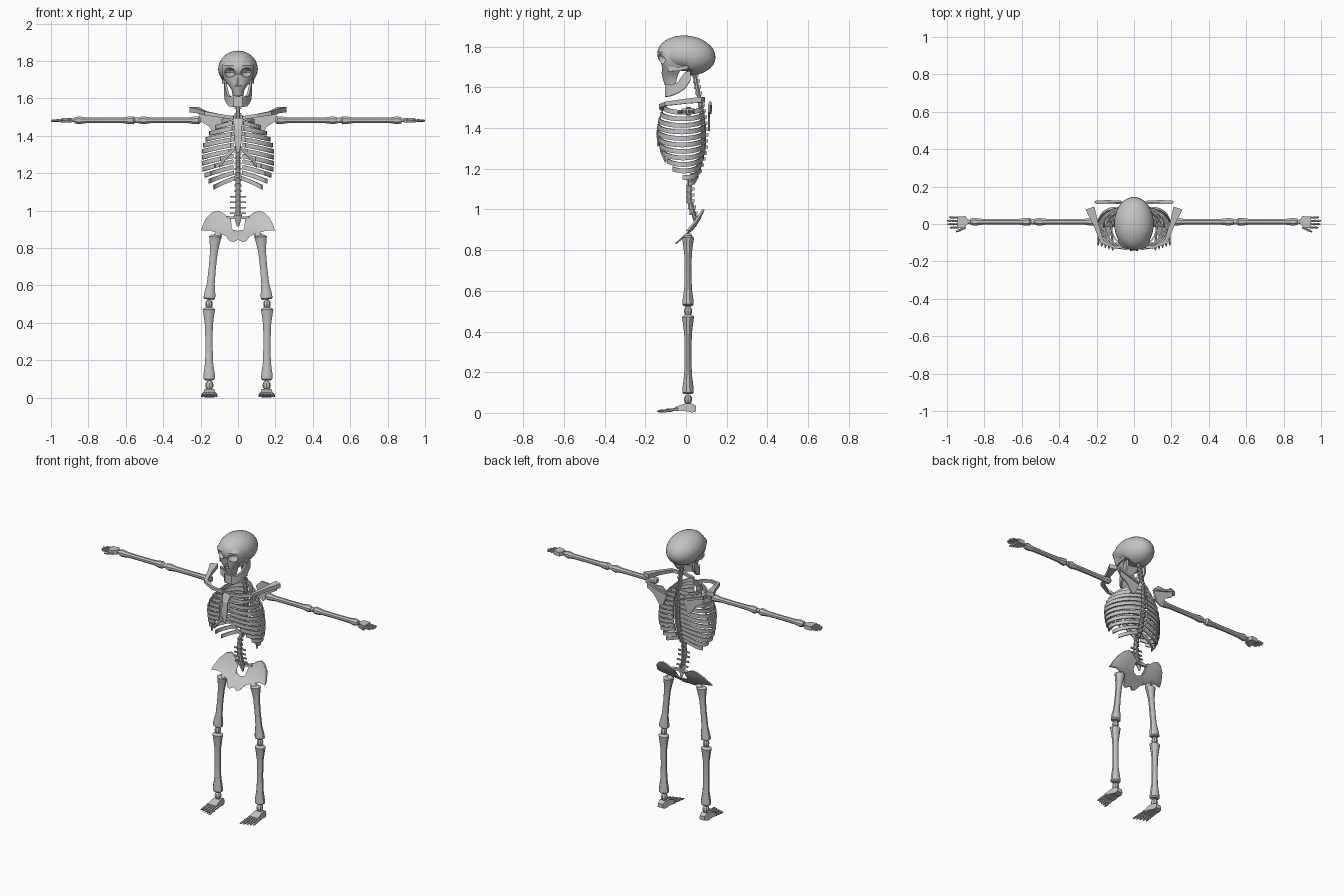
import bpy, bmesh, math
from mathutils import Vector, Matrix

if "Cube" in bpy.data.objects:
    bpy.data.objects.remove(bpy.data.objects["Cube"])

bone_mat = bpy.data.materials.new("bone grey")
bone_mat.diffuse_color = (0.55, 0.55, 0.55, 1)
bone_mat.use_nodes = True
bone_mat.node_tree.nodes["Principled BSDF"].inputs["Base Color"].default_value = bone_mat.diffuse_color


def finish(name, bm, mirror=False, angle=None):
    bmesh.ops.recalc_face_normals(bm, faces=bm.faces)
    me = bpy.data.meshes.new(name)
    bm.to_mesh(me)
    bm.free()
    me.materials.append(bone_mat)
    ob = bpy.data.objects.new(name, me)
    bpy.context.collection.objects.link(ob)
    if angle:
        me.shade_smooth()
        me.set_sharp_from_angle(angle=math.radians(angle))
    if mirror:
        ob.modifiers.new("mirror", 'MIRROR').use_mirror_merge = False
    return ob


def loft(bm, rings):
    loops = [[bm.verts.new(p) for p in r] for r in rings]
    n = len(loops[0])
    for a, b in zip(loops, loops[1:]):
        for i in range(n):
            bm.faces.new((a[i], a[(i + 1) % n], b[(i + 1) % n], b[i]))
    bm.faces.new(loops[0])
    bm.faces.new(loops[-1][::-1])


def bone(bm, p0, p1, prof, sides=8, flat=1.0):
    """Turned bone: prof is (fraction along, radius); flat squeezes the second axis."""
    p0, p1 = Vector(p0), Vector(p1)
    d = (p1 - p0).normalized()
    u = d.cross(Vector((0, 0, 1)) if abs(d.z) < 0.8 else Vector((0, 1, 0))).normalized()
    v = d.cross(u)
    rings = []
    for t, r in prof:
        c = p0.lerp(p1, t)
        rings.append([c + u * r * math.cos(a) + v * r * flat * math.sin(a)
                      for a in (2 * math.pi * (k + .5) / sides for k in range(sides))])
    loft(bm, rings)


def band(bm, pts):
    """Upright strip along (x, y, z, half height, half thickness) points."""
    rings = []
    for i, (x, y, z, h, t) in enumerate(pts):
        a, b = pts[max(i - 1, 0)], pts[min(i + 1, len(pts) - 1)]
        n = Vector((b[1] - a[1], a[0] - b[0], 0)).normalized() * t
        c, up = Vector((x, y, z)), Vector((0, 0, h))
        rings.append([c - n - up, c + n - up, c + n + up, c - n + up])
    loft(bm, rings)


def plate(bm, pts, offset):
    """Thick sheet from an outline of 3D points."""
    lo = [bm.verts.new(p) for p in pts]
    hi = [bm.verts.new(Vector(p) + Vector(offset)) for p in pts]
    n = len(pts)
    caps = [bm.faces.new(lo), bm.faces.new(hi[::-1])]
    for i in range(n):
        bm.faces.new((lo[i], lo[(i + 1) % n], hi[(i + 1) % n], hi[i]))
    bmesh.ops.triangulate(bm, faces=caps)


def ball(bm, c, r, seg=12):
    bmesh.ops.create_uvsphere(bm, u_segments=seg, v_segments=max(6, seg // 2), radius=1,
                              matrix=Matrix.Translation(c) @ Matrix.Diagonal((*r, 1)))


def box(bm, c, s):
    bmesh.ops.create_cube(bm, size=1, matrix=Matrix.Translation(c) @ Matrix.Diagonal((*s, 1)))


def lerp_table(table, z):
    for (z0, y0), (z1, y1) in zip(table, table[1:]):
        if z >= z1:
            return y0 + (y1 - y0) * (z0 - z) / (z0 - z1)
    return table[-1][1]


# skull: cranium, face, cut sockets and nose
bm = bmesh.new()
ball(bm, (0, 0.002, 1.757), (0.106, 0.143, 0.098), 32)
for v in bm.verts:
    v.co.z -= 0.06 * v.co.y
    if v.co.z < 1.74 and v.co.y < 0.02:
        v.co.z += (1.74 - v.co.z) * 0.25
cranium = finish("cranium", bm, angle=60)

bm = bmesh.new()
rings = []
for z, w, yf, yb in [(1.80, .07, -.122, 0), (1.775, .086, -.137, 0), (1.73, .083, -.125, .0),
                     (1.695, .074, -.117, -.02), (1.67, .05, -.12, -.035),
                     (1.645, .034, -.115, -.045), (1.612, .028, -.105, -.05)]:
    rings.append([(w, yb, z), (w, yf + .04, z), (w * .75, yf + .012, z), (w * .3, yf, z),
                  (-w * .3, yf, z), (-w * .75, yf + .012, z), (-w, yf + .04, z), (-w, yb, z)])
loft(bm, rings)
face = finish("face_bones", bm, angle=40)

bm = bmesh.new()
for s in (-1, 1):
    ball(bm, (s * .045, -.13, 1.738), (.03, .06, .025), 16)
bone(bm, (0, -.12, 1.665), (0, -.12, 1.712), [(0, .018), (1, .004)], 6)
cutter = finish("socket_cutter", bm)
cutter.hide_render = True
cutter.hide_set(True)
for ob in (cranium, face):
    m = ob.modifiers.new("sockets", 'BOOLEAN')
    m.operation, m.object, m.solver = 'DIFFERENCE', cutter, 'EXACT'

bm = bmesh.new()
half = [(.07, .022, 1.658, .024, .006), (.066, -.005, 1.634, .04, .006),
        (.054, -.04, 1.597, .026, .007), (.042, -.075, 1.583, .026, .008), (.022, -.096, 1.582, .028, .008)]
band(bm, half + [(-x, y, z, h, t) for x, y, z, h, t in half[::-1]])
finish("jaw", bm, angle=40)
bm = bmesh.new()
band(bm, [(.066, -.088, 1.69, .012, .006), (.08, -.04, 1.69, .009, .005), (.078, .01, 1.70, .008, .005)])
finish("cheekbone", bm, True)

# spine following an S curve
curve = [(1.68, .038), (1.6, .052), (1.5, .074), (1.4, .086), (1.3, .084), (1.2, .058),
         (1.13, .016), (1.05, .014), (.95, .04)]
bm = bmesh.new()
for i in range(24):
    z = 1.665 - i * .0295
    y, r = lerp_table(curve, z), .012 + .0002 * i
    bone(bm, (0, y, z - .0148), (0, y, z + .0148), [(0, r), (.3, r * .85), (.7, r * .85), (1, r)])
    box(bm, (0, y + r + .002, z - .004), (.008, .016, .016))
    box(bm, (0, y + .007, z), (.084 if i > 19 else .036, .008, .009))
bone(bm, (0, .036, .985), (0, .05, .915), [(0, .024), (.5, .018), (1, .006)], 8, .5)
band(bm, [(-.06, .062, .962, .007, .008), (0, .05, .962, .008, .01), (.06, .062, .962, .007, .008)])
finish("spine", bm)

# ribs
widths = [.085, .12, .15, .17, .182, .188, .19, .19, .186, .176, .155, .13]
fronts = [-.108, -.122, -.132, -.137, -.137, -.134, -.128, -.12, -.11, -.095, -.07, -.04]
ends = [2.95, 2.98, 3.0, 3.0, 3.0, 3.0, 2.95, 2.72, 2.5, 2.25, 1.8, 1.5]
bm = bmesh.new()
for i in range(12):
    z0 = 1.502 - i * .0295
    yb, yf = lerp_table(curve, z0) + .01, fronts[i]
    pts = []
    for k in range(13):
        a = .08 + (ends[i] - .08) * k / 12
        pts.append((widths[i] * math.sin(a) ** .8, (yb + yf) / 2 + (yb - yf) / 2 * math.cos(a),
                    z0 - (.025 + .0025 * i) * math.sin(a), .0115, .004))
    band(bm, pts)
# costal arch joining the lower ribs to the breastbone
band(bm, [(.015, -.13, 1.335, .01, .004), (.06, -.122, 1.29, .011, .004), (.10, -.10, 1.24, .01, .004)])
finish("ribs", bm, True, 40)

bm = bmesh.new()
plate(bm, [(-.03, -.108, 1.495), (.03, -.108, 1.495), (.018, -.128, 1.44), (.022, -.137, 1.38),
           (.006, -.134, 1.31), (-.006, -.134, 1.31), (-.022, -.137, 1.38), (-.018, -.128, 1.44)], (0, -.008, 0))
finish("breastbone", bm)

# shoulders
bm = bmesh.new()
band(bm, [(.025, -.118, 1.496, .009, .008), (.10, -.125, 1.508, .009, .008), (.17, -.095, 1.52, .01, .011),
          (.205, 0, 1.532, .012, .014), (.235, .085, 1.54, .014, .025)])
finish("collarbone", bm, True)
bm = bmesh.new()
plate(bm, [(x, .108, z) for x, z in [(.055, 1.475), (.095, 1.515), (.16, 1.51), (.205, 1.52),
                                     (.205, 1.48), (.155, 1.45), (.11, 1.385), (.085, 1.40)]], (0, .009, 0))
band(bm, [(.065, .12, 1.475, .006, .004), (.14, .122, 1.497, .007, .006), (.21, .118, 1.522, .008, .006)])
finish("shoulder_blade", bm, True)

# arms
shaft = [(0, .014), (.03, .023), (.1, .022), (.2, .0165), (.5, .0155), (.8, .0165), (.93, .023), (1, .017)]
Z, Y = 1.483, .012
bm = bmesh.new()
bone(bm, (.2, Y, Z), (.532, Y, Z), shaft)
finish("upper_arm", bm, True, 35)
bm = bmesh.new()
ball(bm, (.543, Y, Z), (.02, .015, .015), 8)
finish("elbow", bm, True)
bm = bmesh.new()
bone(bm, (.55, Y, Z), (.875, Y, Z), shaft)
finish("forearm", bm, True, 35)
bm = bmesh.new()
ball(bm, (.884, Y, Z), (.014, .012, .01), 8)
plate(bm, [(.888, .022, Z - .013), (.90, .042, Z - .013), (.945, .04, Z - .013), (.945, -.022, Z - .013),
           (.91, -.02, Z - .013), (.888, 0, Z - .013)], (0, 0, .026))
for k, tip in enumerate([.985, .996, 1.0, .99]):
    y = -.018 + k * .017
    bone(bm, (.935, y, Z), (tip, y * 1.1, Z - .002),
         [(0, .008), (.4, .005), (.5, .008), (.6, .005), (.8, .007), (1, .004)], 6)
bone(bm, (.90, -.018, Z - .004), (.952, -.042, Z - .006), [(0, .008), (.5, .006), (.6, .008), (1, .004)], 6)
finish("hand", bm, True)

# hips: flat outline sliced into strips, then bent backwards
bm = bmesh.new()
outline = [(0, .892), (.028, .898), (.05, .925), (.052, .95), (.04, .968), (.06, .972), (.085, .99), (.11, 1.0),
           (.14, .99), (.17, .96), (.19, .92), (.197, .893), (.15, .893), (.10, .878), (.065, .865),
           (.045, .838), (.025, .832), (0, .845)]
plate(bm, [(x, 0, z) for x, z in outline], (0, .012, 0))
cuts = [((0, 0, .84 + .02 * k), (0, 0, 1)) for k in range(8)] + [((.03 * k, 0, 0), (1, 0, 0)) for k in range(1, 7)]
for co, no in cuts:
    bmesh.ops.bisect_plane(bm, geom=bm.verts[:] + bm.edges[:] + bm.faces[:], plane_co=co, plane_no=no)
bend = [(1.0, .08), (.95, .058), (.9, .024), (.86, -.025), (.83, -.058)]
for v in bm.verts:
    v.co.y += lerp_table(bend, v.co.z) - 2 * max(0, v.co.x - .1) ** 2
finish("hips", bm, True, 45)

# legs
L = .01
leg = [(0, .02), (.03, .035), (.1, .03), (.25, .022), (.5, .02), (.75, .022), (.92, .032), (.98, .033), (1, .024)]
bm = bmesh.new()
bone(bm, (.12, L, .87), (.154, L, .525), leg, 10, .85)
ball(bm, (.108, L, .865), (.022, .022, .02), 8)
finish("thigh", bm, True, 35)
bm = bmesh.new()
ball(bm, (.155, L, .50), (.02, .02, .026), 8)
finish("knee", bm, True)
bm = bmesh.new()
bone(bm, (.156, L, .483), (.154, L, .093), leg, 10, .85)
finish("shin", bm, True, 35)
bm = bmesh.new()
ball(bm, (.153, L, .066), (.022, .02, .026), 8)
# heel and instep, sloping down to the toes
loft(bm, [[(.153 - w, y, z0), (.153 + w, y, z0), (.153 + w * .8, y, z1), (.153 - w * .8, y, z1)]
          for y, w, z0, z1 in [(.05, .02, .008, .034), (.03, .026, .002, .046), (-.01, .033, .01, .045),
                               (-.055, .04, .008, .028)]])
for k in range(5):
    x = .12 + k * .0165
    bone(bm, (x, -.04, .018), (x + (k - 2) * .003, -.142 + .007 * k, .007),
         [(0, .009), (.3, .006), (.5, .009), (.6, .006), (.85, .007), (1, .003)], 6)
finish("foot", bm, True)
